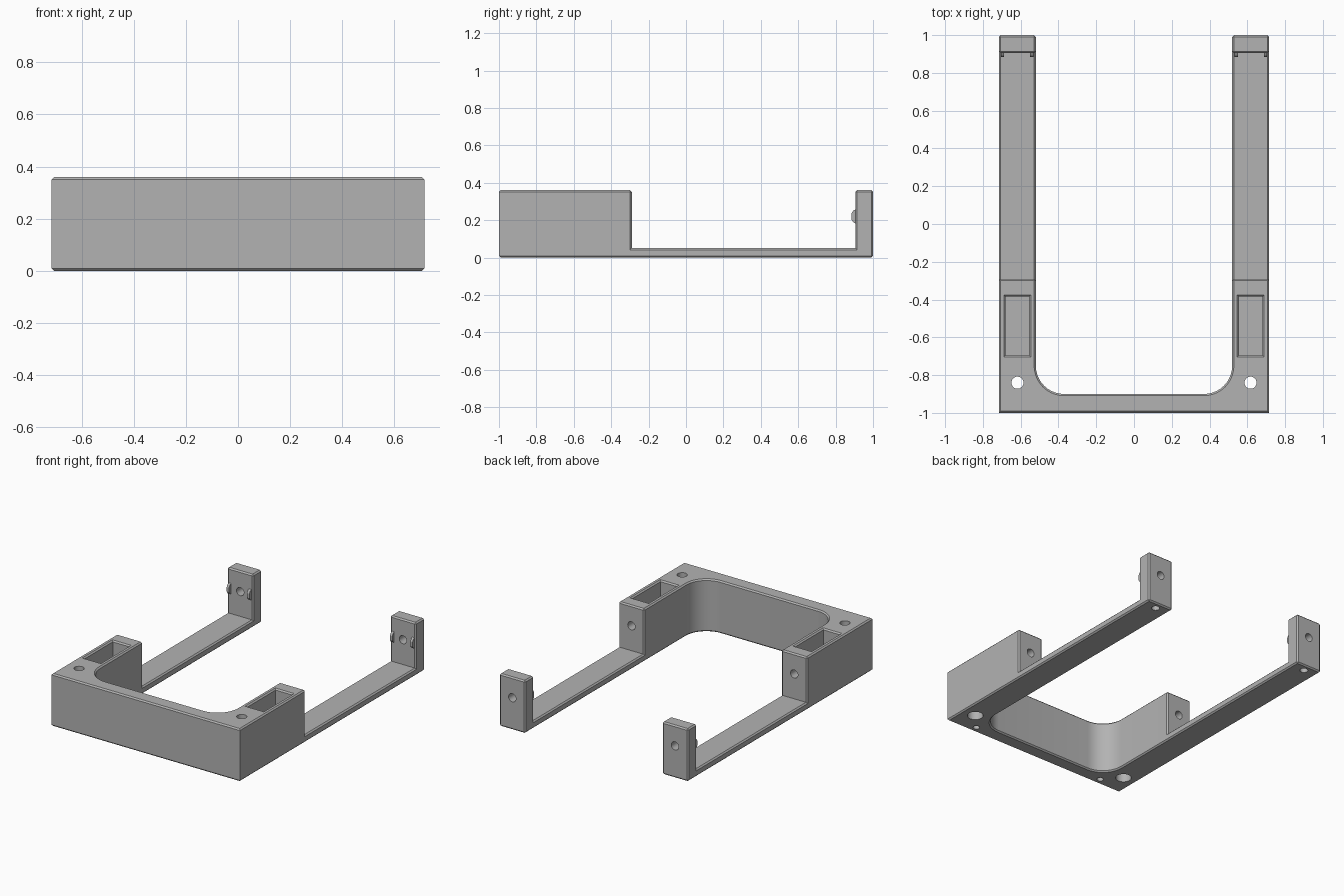
import bpy, bmesh, math
from mathutils import Matrix, Vector

if "Cube" in bpy.data.objects:
    bpy.data.objects.remove(bpy.data.objects["Cube"], do_unlink=True)

W, IN, H, FLOOR = 0.715, 0.52, 0.36, 0.05   # half width, arm inner x, height, arm thickness
BLOCK_Y, POST_Y, WALL_Y, R = -0.29, 0.905, -0.9, 0.15

grey = bpy.data.materials.new("mid grey")
grey.use_nodes = True
grey.diffuse_color = (0.45, 0.45, 0.45, 1)
grey.node_tree.nodes["Principled BSDF"].inputs["Base Color"].default_value = grey.diffuse_color


def to_object(name, bm):
    bmesh.ops.recalc_face_normals(bm, faces=bm.faces)
    mesh = bpy.data.meshes.new(name)
    bm.to_mesh(mesh)
    bm.free()
    ob = bpy.data.objects.new(name, mesh)
    bpy.context.collection.objects.link(ob)
    return ob


def prism(name, points, shift):
    """Extrude a closed outline of 3D points along a vector."""
    bm = bmesh.new()
    face = bm.faces.new([bm.verts.new(p) for p in points])
    ext = bmesh.ops.extrude_face_region(bm, geom=[face])
    moved = [g for g in ext["geom"] if isinstance(g, bmesh.types.BMVert)]
    bmesh.ops.translate(bm, verts=moved, vec=Vector(shift))
    return to_object(name, bm)


def box(name, lo, hi):
    outline = [(lo[0], lo[1], lo[2]), (hi[0], lo[1], lo[2]),
               (hi[0], hi[1], lo[2]), (lo[0], hi[1], lo[2])]
    return prism(name, outline, (0, 0, hi[2] - lo[2]))


def rod(name, start, end, radius):
    a, b = Vector(start), Vector(end)
    turn = (b - a).to_track_quat('Z', 'Y').to_matrix().to_4x4()
    bm = bmesh.new()
    bmesh.ops.create_cone(bm, cap_ends=True, segments=32, radius1=radius, radius2=radius,
                          depth=(b - a).length, matrix=Matrix.Translation((a + b) / 2) @ turn)
    return to_object(name, bm)


def activate(ob):
    bpy.ops.object.select_all(action='DESELECT')
    ob.select_set(True)
    bpy.context.view_layer.objects.active = ob


def cut(ob, cutter):
    cutter.hide_render = True
    mod = ob.modifiers.new("cut", 'BOOLEAN')
    mod.operation, mod.solver, mod.object = 'DIFFERENCE', 'EXACT', cutter
    activate(ob)
    bpy.ops.object.modifier_apply(modifier=mod.name)
    bpy.data.objects.remove(cutter, do_unlink=True)


# U-shaped frame outline with rounded inner corners
arc = [(IN - R + R * math.cos(t), WALL_Y + R - R * math.sin(t))
       for t in (math.pi / 2 * i / 10 for i in range(11))]
right_half = [(W, -1), (W, 1), (IN, 1)] + arc
outline = right_half + [(-x, y) for x, y in reversed(right_half)]
frame = prism("frame", [(x, y, 0) for x, y in outline], (0, 0, H))

# Lowered arms between the block and the end posts, and the pockets
cut(frame, box("arm_gap", (-1, BLOCK_Y, FLOOR), (1, POST_Y, 1)))
for s in (-1, 1):
    xs = sorted((s * 0.555, s * 0.68))
    cut(frame, box("pocket", (xs[0], -0.695, FLOOR), (xs[1], -0.385, 1)))

# Small chamfer on outer edges, leaving the front upright corners sharp
bm = bmesh.new()
bm.from_mesh(frame.data)
edges = []
for e in bm.edges:
    if len(e.link_faces) != 2 or not e.is_convex or e.calc_face_angle(0) < 0.6:
        continue
    a, b = (v.co for v in e.verts)
    vertical = abs(a.z - b.z) > 0.01
    if not (vertical and a.y < -0.99):
        edges.append(e)
bmesh.ops.bevel(bm, geom=edges, offset=0.009, segments=1, affect='EDGES', clamp_overlap=False)
bm.to_mesh(frame.data)
bm.free()

# Screw holes
for s in (-1, 1):
    x = s * 0.617
    cut(frame, rod("screw_hole", (x, -0.84, -0.1), (x, -0.84, 0.5), 0.032))
    cut(frame, rod("screw_recess", (x, -0.84, -0.1), (x, -0.84, 0.2), 0.05))
    cut(frame, rod("front_pin_hole", (s * 0.515, -0.95, -0.1), (s * 0.515, -0.95, 0.1), 0.021))
    cut(frame, rod("post_pin_hole", (x, 0.95, -0.1), (x, 0.95, 0.1), 0.026))
    cut(frame, rod("post_hole", (x, 0.85, 0.22), (x, 1.1, 0.22), 0.028))
    cut(frame, rod("block_hole", (x, -0.5, 0.22), (x, -0.2, 0.22), 0.028))

# Small clips on the inner face of each post
clips = []
for s in (-1, 1):
    for x in (0.542, 0.696):
        profile = [(0.91, 0.18), (0.893, 0.19), (0.884, 0.205),
                   (0.884, 0.235), (0.893, 0.25), (0.91, 0.26)]
        clips.append(prism("post_clip", [(s * x - 0.009, y, z) for y, z in profile], (0.018, 0, 0)))

for ob in [frame] + clips:
    ob.data.materials.clear()
    ob.data.materials.append(grey)
activate(frame)
bpy.ops.object.shade_smooth_by_angle(angle=math.radians(30))
